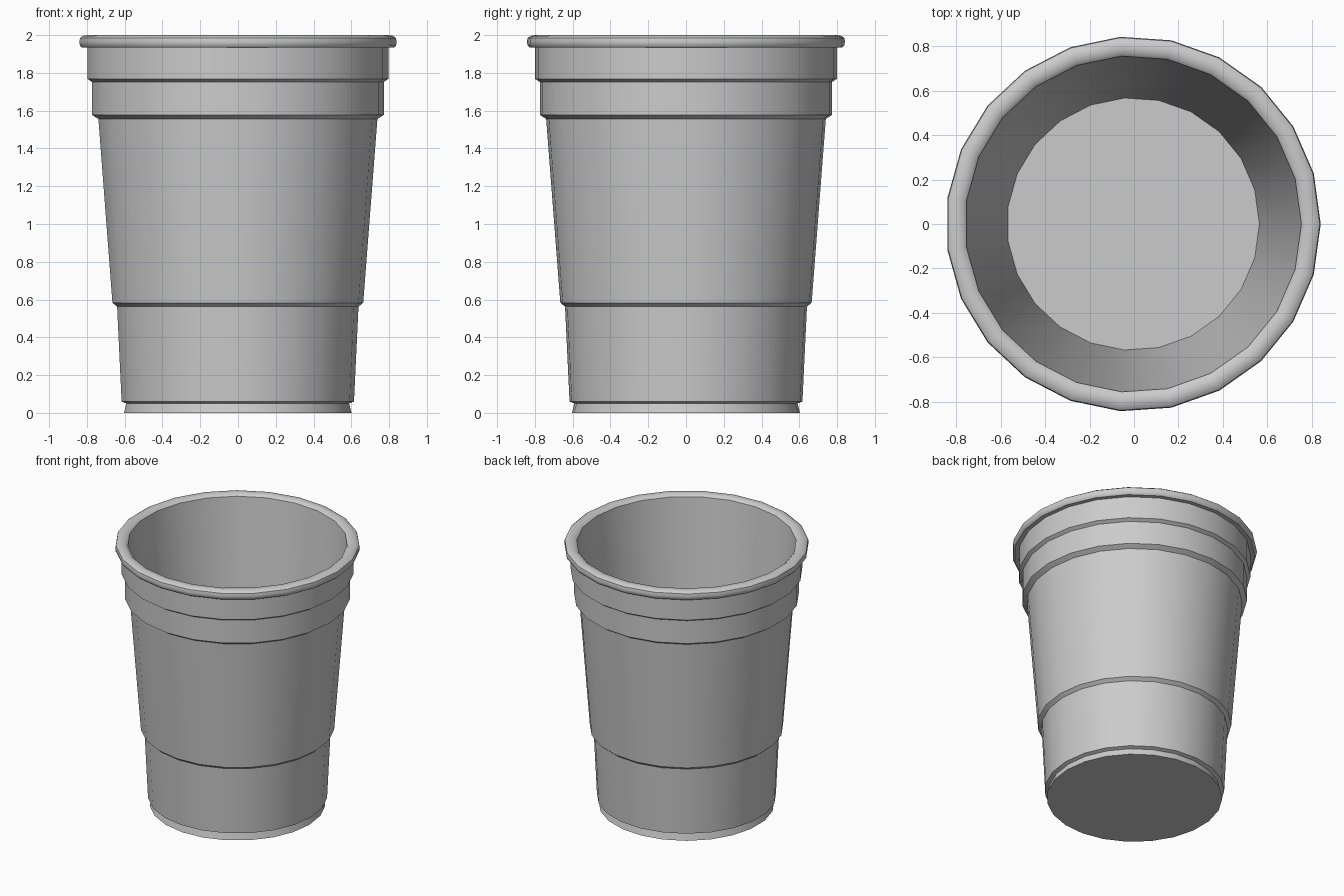
import bpy, bmesh, math

if "Cube" in bpy.data.objects:
    bpy.data.objects.remove(bpy.data.objects["Cube"])

SIDES = 23

# Radius/height profile: outside from the base up, over the rim, down the inside
PROFILE = [
    (0.605, 0.0), (0.592, 0.05), (0.618, 0.06),        # base foot and step
    (0.642, 0.562), (0.667, 0.583),                    # lower step
    (0.742, 1.556), (0.776, 1.578),                    # upper step
    (0.776, 1.752), (0.80, 1.768), (0.80, 1.934),      # collar bands
    (0.83, 1.934), (0.841, 1.945), (0.844, 1.965),     # rolled rim
    (0.84, 1.985), (0.825, 1.996), (0.80, 2.0),
    (0.772, 1.996), (0.757, 1.982),
    (0.568, 0.04),                                     # inner wall to floor
]


def ring(bm, radius, z):
    step = 2 * math.pi / SIDES
    return [bm.verts.new((radius * math.cos(i * step) - 0.004,
                          radius * math.sin(i * step), z)) for i in range(SIDES)]


# Cup: lathe the profile, then cap the underside and the inner floor
bm = bmesh.new()
rings = [ring(bm, r, z) for r, z in PROFILE]
for low, high in zip(rings, rings[1:]):
    for i in range(SIDES):
        j = (i + 1) % SIDES
        bm.faces.new((low[i], low[j], high[j], high[i]))
bm.faces.new(rings[0][::-1])
bm.faces.new(rings[-1])
bmesh.ops.recalc_face_normals(bm, faces=bm.faces[:])

mesh = bpy.data.meshes.new("cup")
bm.to_mesh(mesh)
bm.free()
cup = bpy.data.objects.new("cup", mesh)
bpy.context.collection.objects.link(cup)

# Smooth walls and rim, crisp steps
bpy.context.view_layer.objects.active = cup
cup.select_set(True)
bpy.ops.object.shade_smooth_by_angle(angle=math.radians(40))
